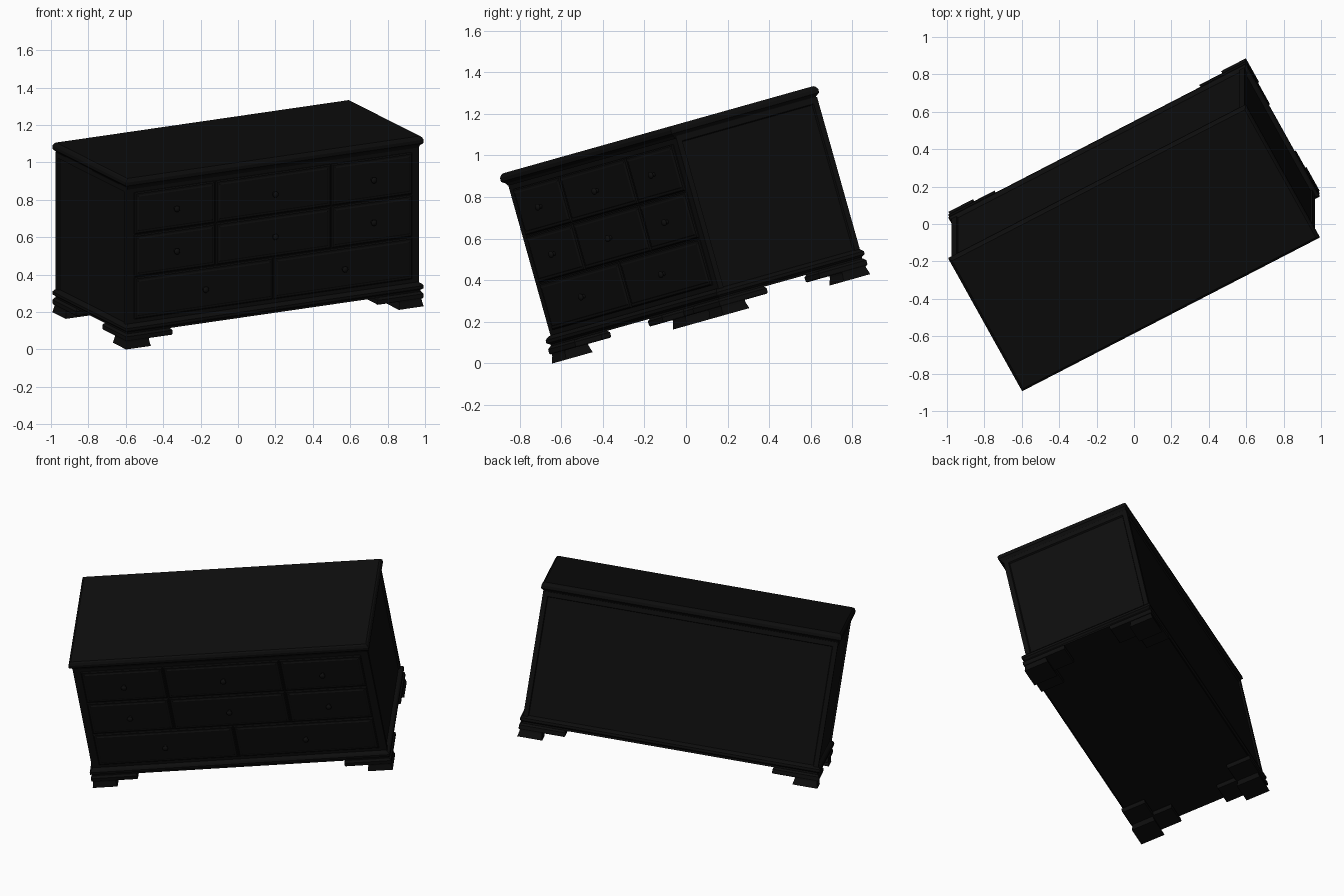
import bpy, bmesh, math
from mathutils import Matrix, Vector

cube = bpy.data.objects.get("Cube")
if cube:
    bpy.data.objects.remove(cube)

# One near-black paint for the whole chest
paint = bpy.data.materials.new("black_paint")
paint.use_nodes = True
COLOR = (0.004, 0.004, 0.004, 1)
paint.diffuse_color = COLOR
paint.node_tree.nodes["Principled BSDF"].inputs["Base Color"].default_value = COLOR

# The chest stands turned and tipped forward
POSE = (Matrix.Translation((0, 0.121, 0.2147))
        @ Matrix.Rotation(math.radians(15.7), 4, 'X')
        @ Matrix.Rotation(math.radians(28.2), 4, 'Z'))
W, D = 0.9025, 0.4175            # half width and half depth
FRONT, BACK, SIDE = -0.3925, 0.4075, 0.8875
BODY_BOTTOM, BODY_TOP = 0.088, 0.89


def finish(name, bm, smooth=False):
    bmesh.ops.recalc_face_normals(bm, faces=bm.faces)
    for f in bm.faces:
        f.smooth = smooth
    mesh = bpy.data.meshes.new(name)
    bm.to_mesh(mesh)
    bm.free()
    mesh.materials.append(paint)
    obj = bpy.data.objects.new(name, mesh)
    bpy.context.collection.objects.link(obj)
    obj.matrix_world = POSE
    return obj


def stack(name, rect, levels, place=lambda x, y, h: (x, y, h)):
    """Loft a rectangle through (height, inset) levels."""
    x0, x1, y0, y1 = rect
    bm = bmesh.new()
    rings = []
    for h, i in levels:
        corners = [(x0 + i, y0 + i), (x1 - i, y0 + i), (x1 - i, y1 - i), (x0 + i, y1 - i)]
        rings.append([bm.verts.new(place(x, y, h)) for x, y in corners])
    for a, b in zip(rings, rings[1:]):
        for k in range(4):
            n = (k + 1) % 4
            bm.faces.new((a[k], a[n], b[n], b[k]))
    bm.faces.new(rings[0])
    bm.faces.new(rings[-1])
    return finish(name, bm)


# Carcass with framed panels on the sides and back
bm = bmesh.new()
size = Vector((2 * SIDE, BACK - FRONT, BODY_TOP - BODY_BOTTOM))
middle = Vector((0, (BACK + FRONT) / 2, (BODY_TOP + BODY_BOTTOM) / 2))
bmesh.ops.create_cube(bm, size=1, matrix=Matrix.Translation(middle) @ Matrix.Diagonal(size).to_4x4())
bm.normal_update()
panels = [f for f in bm.faces if abs(f.normal.x) > 0.5 or f.normal.y > 0.5]
bmesh.ops.inset_individual(bm, faces=panels, thickness=0.04)
bmesh.ops.inset_individual(bm, faces=panels, thickness=0.006, depth=-0.01)
finish("carcass", bm)

# Moulded top and base
full = (-W, W, -D, D)
stack("top_slab", full, [(0.88, 0.02), (0.893, 0.015), (0.907, 0), (0.925, 0),
                         (0.938, 0.007), (0.944, 0.015)])
stack("base_moulding", full, [(0.08, 0.013), (0.09, 0.013), (0.1, 0), (0.115, 0),
                              (0.125, 0.008), (0.132, 0.02)])


# Stepped bracket feet at each corner
def corner(sx, sy, lx, ly):
    xs = sorted((sx * W, sx * (W - lx)))
    ys = sorted((sy * D, sy * (D - ly)))
    return (*xs, *ys)


for sx, x_name in ((-1, "right"), (1, "left")):
    for sy, y_name in ((-1, "front"), (1, "back")):
        foot = f"{y_name}_{x_name}_foot"
        stack(foot, corner(sx, sy, 0.15, 0.15), [(0, 0), (0.035, 0.008), (0.046, 0.008)])
        tier = [(0.044, 0.004), (0.05, 0), (0.07, 0), (0.082, 0.01)]
        stack(foot + "_bracket_x", corner(sx, sy, 0.28, 0.15), tier)
        stack(foot + "_bracket_y", corner(sx, sy, 0.15, 0.27), tier)


def on_front(x, z, h):
    return (x, FRONT - h, z)


def knob(name, x, z):
    bm = bmesh.new()
    lie = Matrix.Rotation(math.pi / 2, 4, 'X')
    bmesh.ops.create_cone(bm, cap_ends=True, segments=16, radius1=0.011, radius2=0.008, depth=0.025,
                          matrix=Matrix.Translation(on_front(x, z, 0.02)) @ lie)
    bmesh.ops.create_uvsphere(bm, u_segments=16, v_segments=10, radius=0.017,
                              matrix=Matrix.Translation(on_front(x, z, 0.034))
                              @ lie @ Matrix.Diagonal((1, 1, 0.65, 1)))
    finish(name, bm, smooth=True)


# Drawers: two rows of three over one row of two
EDGE, TOP, ROW, GAP = 0.845, 0.86, 0.236, 0.003
upper = [-EDGE, -0.35, 0.35, EDGE]
rows = [upper, upper, [-EDGE, 0, EDGE]]
for r, splits in enumerate(rows):
    z1 = TOP - r * ROW
    z0 = z1 - ROW
    for c, (x0, x1) in enumerate(zip(splits, splits[1:])):
        label = f"row_{r + 1}_{c + 1}"
        stack("drawer_" + label, (x0 + GAP, x1 - GAP, z0 + GAP, z1 - GAP),
              [(-0.01, 0), (0.005, 0), (0.01, 0.006), (0.01, 0.016), (0.014, 0.022)], on_front)
        knob("knob_" + label, (x0 + x1) / 2, (z0 + z1) / 2)
